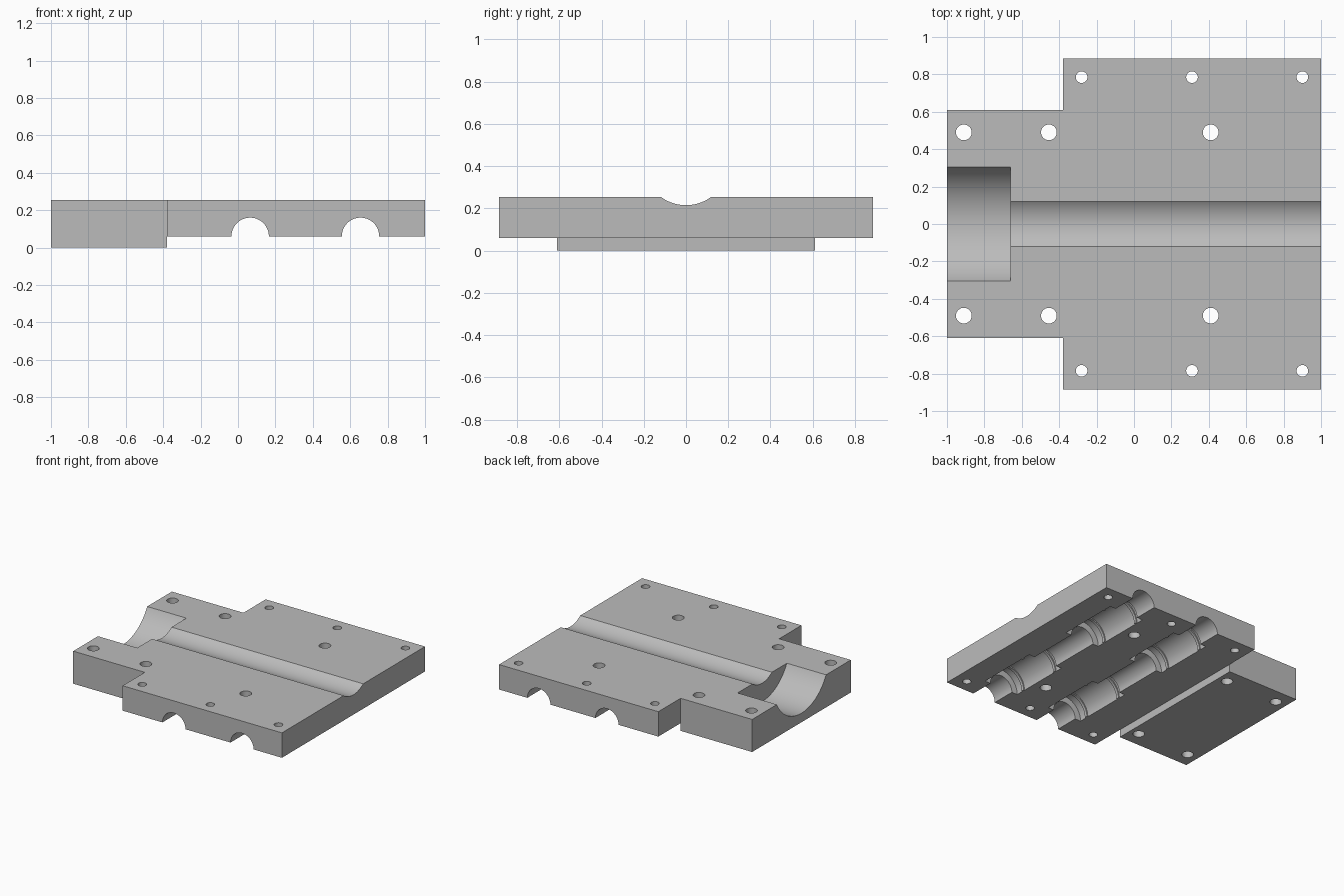
import bpy, bmesh, math
from mathutils import Matrix, Vector

default = bpy.data.objects.get("Cube")
if default:
    bpy.data.objects.remove(default, do_unlink=True)

TOP, STEP, PLATE_BOTTOM = 0.255, -0.38, 0.06

grey = bpy.data.materials.new("plain grey")
grey.use_nodes = True
colour = (0.5, 0.5, 0.5, 1)
grey.diffuse_color = colour
grey.node_tree.nodes["Principled BSDF"].inputs["Base Color"].default_value = colour


def add_object(name, bm):
    bmesh.ops.recalc_face_normals(bm, faces=bm.faces)
    mesh = bpy.data.meshes.new(name)
    bm.to_mesh(mesh)
    bm.free()
    mesh.materials.append(grey)
    obj = bpy.data.objects.new(name, mesh)
    bpy.context.collection.objects.link(obj)
    return obj


def box(name, low, high):
    low, high = Vector(low), Vector(high)
    bm = bmesh.new()
    bmesh.ops.create_cube(bm, size=1, matrix=Matrix.Translation((low + high) / 2)
                          @ Matrix.Diagonal((*(high - low), 1)))
    return add_object(name, bm)


def turned(name, profile, axis, centre, sides):
    """Solid of revolution; profile holds (distance along axis, radius)."""
    turn = Vector((0, 0, 1)).rotation_difference(Vector(axis)).to_matrix()
    bm = bmesh.new()
    rings = []
    for along, radius in profile:
        ring = []
        for i in range(sides):
            a = math.tau * (i + 0.5) / sides
            local = Vector((radius * math.cos(a), radius * math.sin(a), along))
            ring.append(bm.verts.new(turn @ local + Vector(centre)))
        rings.append(ring)
    for r1, r2 in zip(rings, rings[1:]):
        for i in range(sides):
            j = (i + 1) % sides
            bm.faces.new((r1[i], r1[j], r2[j], r2[i]))
    bm.faces.new(rings[0])
    bm.faces.new(rings[-1])
    return add_object(name, bm)


# Solid parts
motor_block = box("motor_block", (-1, -0.61, 0), (STEP, 0.61, TOP))
plate = box("carriage_plate", (STEP, -0.885, PLATE_BOTTOM), (1, 0.885, TOP))

# Stepped channel along the top for the motor and screw
cutters = [turned("screw_channel", [(-1.1, 0.344), (-0.66, 0.344), (-0.66, 0.2), (1.1, 0.2)],
                  (1, 0, 0), (0, 0, TOP + 0.16), 128)]

# Rod channels underneath, each with two bearing pockets and retaining ridges
ROD, BEARING, RIDGE = 0.1, 0.15, 0.141
rod_profile = [(-1, ROD)]
for middle in (-0.45, 0.45):
    sections = [(-0.245, ROD, BEARING), (-0.186, BEARING, RIDGE), (-0.164, RIDGE, BEARING),
                (0.164, BEARING, RIDGE), (0.186, RIDGE, BEARING), (0.245, BEARING, ROD)]
    for offset, before, after in sections:
        rod_profile += [(middle + offset, before), (middle + offset, after)]
rod_profile.append((1, ROD))
for x in (0.065, 0.655):
    cutters.append(turned("rod_channel", rod_profile, (0, 1, 0), (x, 0, PLATE_BOTTOM), 64))

# Screw holes through the full thickness
for radius, y, xs in ((0.031, 0.785, (-0.28, 0.31, 0.9)), (0.042, 0.49, (-0.91, -0.455, 0.41))):
    for x in xs:
        for side in (-1, 1):
            cutters.append(turned("screw_hole", [(-0.1, radius), (0.4, radius)],
                                  (0, 0, 1), (x, side * y, 0), 32))

# Cut every channel and hole, then bake the result
for part in (motor_block, plate):
    for cutter in cutters:
        cut = part.modifiers.new("cut", "BOOLEAN")
        cut.operation = "DIFFERENCE"
        cut.solver = "EXACT"
        cut.object = cutter
    bpy.context.view_layer.update()
    evaluated = part.evaluated_get(bpy.context.evaluated_depsgraph_get())
    mesh = bpy.data.meshes.new_from_object(evaluated)
    part.modifiers.clear()
    part.data = mesh
for cutter in cutters:
    bpy.data.objects.remove(cutter, do_unlink=True)

# Smooth curved walls, sharp edges kept
bpy.ops.object.select_all(action="DESELECT")
for part in (motor_block, plate):
    part.select_set(True)
bpy.context.view_layer.objects.active = plate
bpy.ops.object.shade_smooth_by_angle(angle=math.radians(30))
